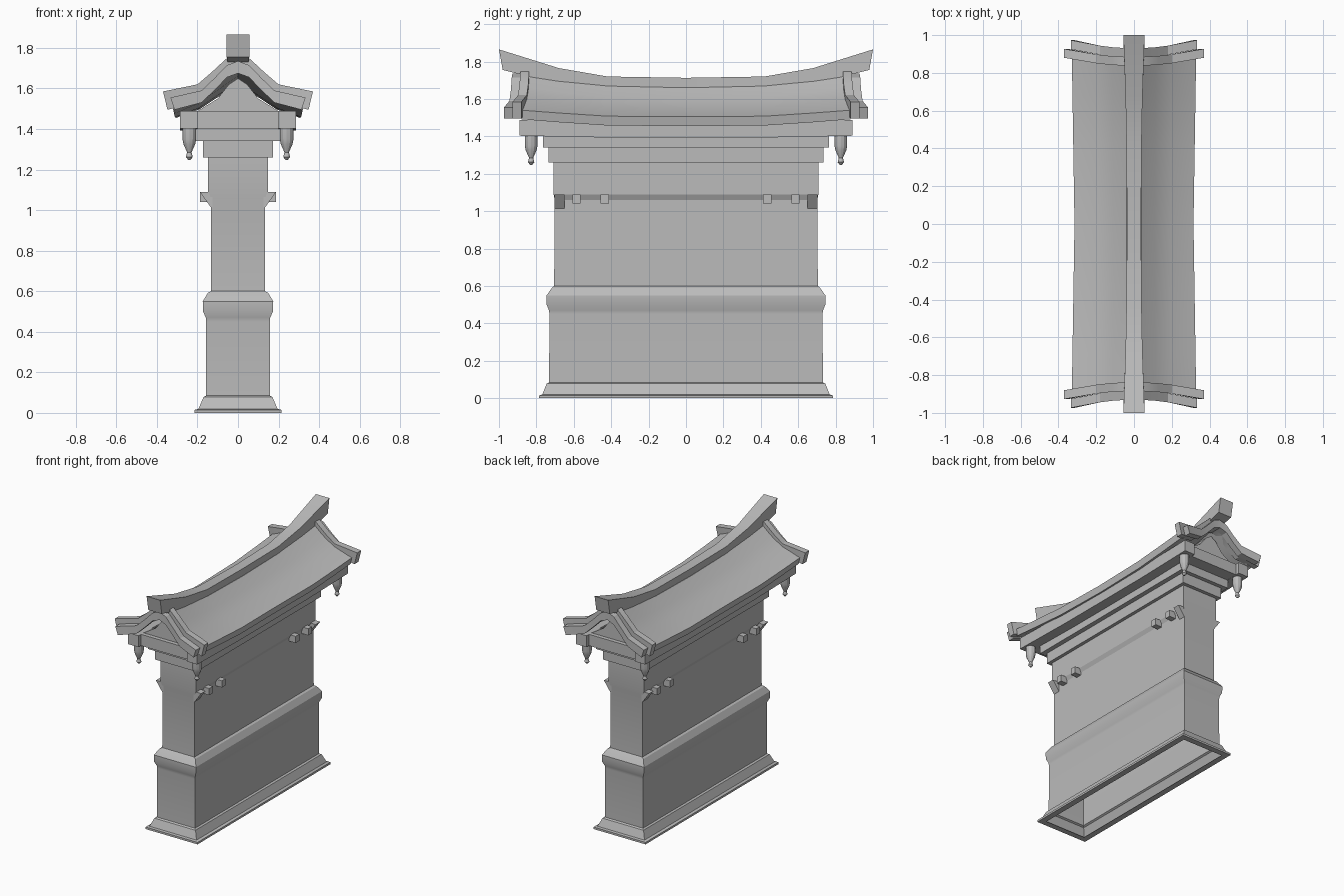
import bpy, bmesh, math

cube = bpy.data.objects.get("Cube")
if cube:
    bpy.data.objects.remove(cube)

stone = bpy.data.materials.new("grey stone")
stone.use_nodes = True
GREY = (0.5, 0.5, 0.5, 1)
stone.diffuse_color = GREY
stone.node_tree.nodes["Principled BSDF"].inputs["Base Color"].default_value = GREY


def loft(name, rings, cap_start=True, cap_end=True):
    """Skin a row of equal closed rings into one solid part."""
    bm = bmesh.new()
    rows = [[bm.verts.new(p) for p in ring] for ring in rings]
    n = len(rows[0])
    for a, b in zip(rows, rows[1:]):
        for i in range(n):
            j = (i + 1) % n
            bm.faces.new((a[i], a[j], b[j], b[i]))
    if cap_start:
        bm.faces.new(rows[0][::-1])
    if cap_end:
        bm.faces.new(rows[-1])
    bmesh.ops.recalc_face_normals(bm, faces=bm.faces)
    mesh = bpy.data.meshes.new(name)
    bm.to_mesh(mesh)
    bm.free()
    mesh.materials.append(stone)
    obj = bpy.data.objects.new(name, mesh)
    bpy.context.collection.objects.link(obj)
    bpy.ops.object.select_all(action='DESELECT')
    obj.select_set(True)
    bpy.context.view_layer.objects.active = obj
    bpy.ops.object.shade_smooth_by_angle(angle=math.radians(25))
    return obj


def rect(z, hx, hy):
    return [(-hx, -hy, z), (hx, -hy, z), (hx, hy, z), (-hx, hy, z)]


def box(name, x0, x1, y0, y1, z0, z1):
    return loft(name, [[(x0, y0, z), (x1, y0, z), (x1, y1, z), (x0, y1, z)]
                       for z in (z0, z1)])


def interp(points, t):
    """Piecewise linear lookup in (position, value) pairs."""
    for (a, va), (b, vb) in zip(points, points[1:]):
        if t <= b:
            return va + (vb - va) * (t - a) / (b - a)
    return points[-1][1]


# Wall: moulded plinth, waist band, shaft and stepped cornice, open underneath
wall = [(0, .17, .74), (0, .215, .785), (.015, .215, .785), (.02, .195, .768),
        (.078, .17, .745), (.085, .157, .732), (.45, .157, .73),
        (.47, .159, .733), (.5, .172, .745), (.55, .174, .745),
        (.593, .148, .715), (.6, .133, .705), (1.06, .133, .702),
        (1.09, .147, .708), (1.26, .147, .708), (1.26, .172, .735),
        (1.34, .172, .735), (1.34, .207, .765), (1.405, .207, .765)]
loft("wall", [rect(*r) for r in wall], cap_start=False)

# Small brackets below the upper wall band, with wedges at the corners
for sx in (-1, 1):
    for sy in (-1, 1):
        for y in (.435, .585):
            box("small_bracket", sx * .13, sx * .187, sy * (y - .022), sy * (y + .022), 1.04, 1.09)
        wedge = [(.125, 1.01), (.135, 1.015), (.187, 1.088), (.125, 1.09)]
        loft("corner_bracket", [[(sx * x, sy * y, z) for x, z in wedge]
                                for y in (.65, .703)])

# Stations along the length, with the upward sweep at ridge and eave
STATIONS = [-.88, -.68, -.42, 0, .42, .68, .88]
ridge_lift = [(0, 0), (.42, .01), (.68, .04), (.88, .08)]
eave_lift = [(0, 0), (.42, .003), (.68, .02), (.88, .035)]


def lift(x, y):
    t = min(abs(x) / .315, 1)
    return (1 - t) * interp(ridge_lift, abs(y)) + t * interp(eave_lift, abs(y))


# Curved roof slab
top = [(.04, 1.66), (.11, 1.602), (.19, 1.55), (.315, 1.505)]
under = [(.305, 1.455), (.19, 1.497), (.11, 1.55)]
half = top + under
section = half + [(0, 1.62)] + [(-x, z) for x, z in reversed(half)]
loft("roof", [[(x * (1 + .05 * abs(y)), y, z + lift(x, y)) for x, z in section]
              for y in STATIONS])

# Ridge beam with flared, upswept ends: half length, half width, bottom and top
ridge = [(1, .98, .056, 1.755, 1.865), (.68, .68, .045, 1.68, 1.765),
         (.42, .42, .04, 1.64, 1.72), (0, 0, .037, 1.63, 1.713)]
rows = [(s, r) for s, r in [(-1, r) for r in ridge] + [(1, r) for r in ridge[-2::-1]]]
loft("ridge", [[(-w, s * yb, zb), (w, s * yb, zb), (w, s * yt, zt), (-w, s * yt, zt)]
               for s, (yt, yb, w, zb, zt) in rows])

# Verge mouldings: a raised inner course and a lower outer course
verge = [(0, 1.765), (.06, 1.745), (.13, 1.68), (.2, 1.62), (.37, 1.585)]
sweep = [(0, 0), (.13, .008), (.2, .016), (.37, .045)]


def verge_course(name, sy, y0, y1, reach, drop, depth):
    rings = []
    for x, z in [(-x, z) for x, z in verge[:0:-1]] + verge:
        end = abs(x) > .3
        dy = interp(sweep, abs(x))
        z -= drop
        xt = x * reach
        xb = xt * (.94 if end else 1)
        rings.append([(xt, sy * (y0 + dy), z), (xt, sy * (y1 + dy), z),
                      (xb, sy * (y1 + dy), z - depth), (xb, sy * (y0 + dy), z - depth)])
    loft(name, rings)


for sy in (-1, 1):
    verge_course("verge_inner", sy, .835, .882, 1, 0, .09)
    verge_course("verge_outer", sy, .88, .928, .9, .03, .06)

# Side beams under the eaves
for sx in (-1, 1):
    rings = []
    for y in [-.89, -.68, -.42, 0, .42, .68, .89]:
        dz = .3 * interp(eave_lift, abs(y))
        rings.append([(sx * x, y, z + dz) for x, z in
                      ((.2, 1.393), (.285, 1.393), (.285, 1.478), (.2, 1.478))])
    loft("eave_beam", rings)

# Gable ends: cross beam and shaped panel
panel = [(.205, 1.485), (.1, 1.55), (.045, 1.62), (0, 1.65),
         (-.045, 1.62), (-.1, 1.55), (-.205, 1.485)]
for sy in (-1, 1):
    box("gable_beam", -.205, .205, sy * .74, sy * .86, 1.403, 1.488)
    loft("gable_panel", [[(x, sy * y, z) for x, z in panel] for y in (.76, .83)])

# Turned pendants below the beam ends
turning = [(1.41, .034), (1.35, .034), (1.325, .029), (1.285, .011),
           (1.262, .017), (1.248, .006)]
for sx in (-1, 1):
    for sy in (-1, 1):
        loft("pendant", [[(sx * .24 + r * math.cos(a * math.pi / 6),
                           sy * .828 + r * math.sin(a * math.pi / 6), z)
                          for a in range(12)] for z, r in turning])
